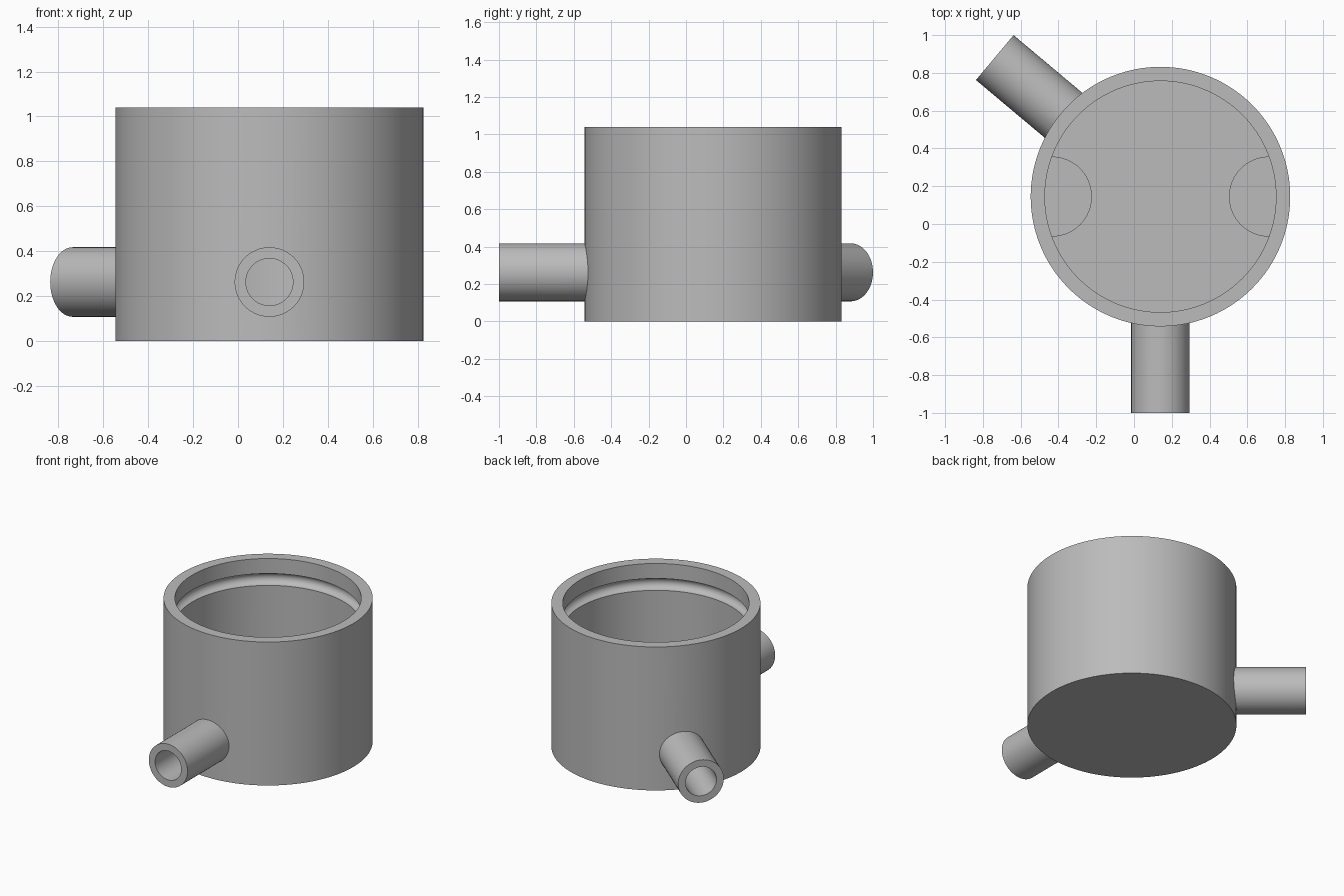
import bpy, bmesh, math
from mathutils import Matrix, Vector

if "Cube" in bpy.data.objects:
    bpy.data.objects.remove(bpy.data.objects["Cube"])

CX, CY = 0.14, 0.145          # cup axis
R_OUT, R_IN, H, FLOOR = 0.687, 0.612, 1.04, 0.08
PIPE_R, BORE_R, PIPE_Z, REACH = 0.155, 0.105, 0.262, 1.145

grey = bpy.data.materials.new("plain grey")
grey.diffuse_color = (0.5, 0.5, 0.5, 1)
grey.use_nodes = True
grey.node_tree.nodes["Principled BSDF"].inputs["Base Color"].default_value = grey.diffuse_color


def make_object(name, bm):
    bmesh.ops.recalc_face_normals(bm, faces=bm.faces)
    mesh = bpy.data.meshes.new(name)
    bm.to_mesh(mesh)
    bm.free()
    mesh.materials.append(grey)
    ob = bpy.data.objects.new(name, mesh)
    bpy.context.collection.objects.link(ob)
    return ob


def lathe(name, profile, n=128):
    """Closed solid of revolution from (radius, z) points, capped at both ends."""
    bm = bmesh.new()
    rings = [[bm.verts.new((CX + r * math.cos(2 * math.pi * i / n),
                            CY + r * math.sin(2 * math.pi * i / n), z))
              for i in range(n)] for r, z in profile]
    for a, b in zip(rings, rings[1:]):
        for i in range(n):
            j = (i + 1) % n
            bm.faces.new((a[i], a[j], b[j], b[i]))
    bm.faces.new(rings[0])
    bm.faces.new(rings[-1])
    return make_object(name, bm)


def rod(name, radius, start, end, angle):
    """Horizontal cylinder pointing outward from the cup axis."""
    d = Vector((math.cos(angle), math.sin(angle), 0))
    mid = Vector((CX, CY, PIPE_Z)) + d * (start + end) / 2
    bm = bmesh.new()
    bmesh.ops.create_cone(bm, cap_ends=True, segments=64, radius1=radius,
                          radius2=radius, depth=end - start,
                          matrix=Matrix.Translation(mid) @ d.to_track_quat('Z', 'Y').to_matrix().to_4x4())
    return make_object(name, bm)


def half_round_boss(name, side):
    """Half-round pad on the floor, let into the wall."""
    r, c, rim = 0.212, 0.575, 0.645
    pts = [(c - r * math.cos(t), r * math.sin(t))
           for t in (math.pi * (i / 32 - 0.5) for i in range(33))]
    a = math.asin(r / rim)
    pts += [(rim * math.cos(t), rim * math.sin(t))
            for t in (a * (1 - i / 8) for i in range(17))]
    bm = bmesh.new()
    base = bm.faces.new([bm.verts.new((CX + side * x, CY + y, 0.04)) for x, y in pts])
    top = bmesh.ops.extrude_face_region(bm, geom=[base])["geom"]
    bmesh.ops.translate(bm, vec=(0, 0, 0.20),
                        verts=[v for v in top if isinstance(v, bmesh.types.BMVert)])
    return make_object(name, bm)


def apply_boolean(target, tool, operation):
    mod = target.modifiers.new(operation, 'BOOLEAN')
    mod.operation, mod.solver, mod.object = operation, 'EXACT', tool
    bpy.context.view_layer.objects.active = target
    bpy.ops.object.modifier_apply(modifier=mod.name)
    bpy.data.objects.remove(tool)


# Cup body
cup = lathe("cup", [(R_OUT, 0), (R_OUT, H)])

# Pipe stubs: one at the front, one at the back left
angles = [math.radians(-90), math.radians(140)]
for a in angles:
    apply_boolean(cup, rod("pipe", PIPE_R, 0.5, REACH, a), 'UNION')

# Cavity with a rounded seal groove below the rim
GROOVE_Z, GROOVE_R = 0.888, 0.043
groove = [(R_IN + GROOVE_R * math.cos(t), GROOVE_Z + GROOVE_R * math.sin(t))
          for t in (math.pi * (i / 12 - 0.5) for i in range(13))]
cavity = lathe("cavity", [(R_IN, FLOOR)] + groove + [(R_IN, H + 0.1)])
apply_boolean(cup, cavity, 'DIFFERENCE')

# Pipe bores through the wall
for a in angles:
    apply_boolean(cup, rod("bore", BORE_R, 0.4, REACH + 0.1, a), 'DIFFERENCE')

# Half-round bosses on both sides of the floor
parts = [cup, half_round_boss("left_boss", -1), half_round_boss("right_boss", 1)]

for ob in parts:
    bpy.ops.object.select_all(action='DESELECT')
    ob.select_set(True)
    bpy.context.view_layer.objects.active = ob
    bpy.ops.object.shade_smooth_by_angle(angle=math.radians(30))
